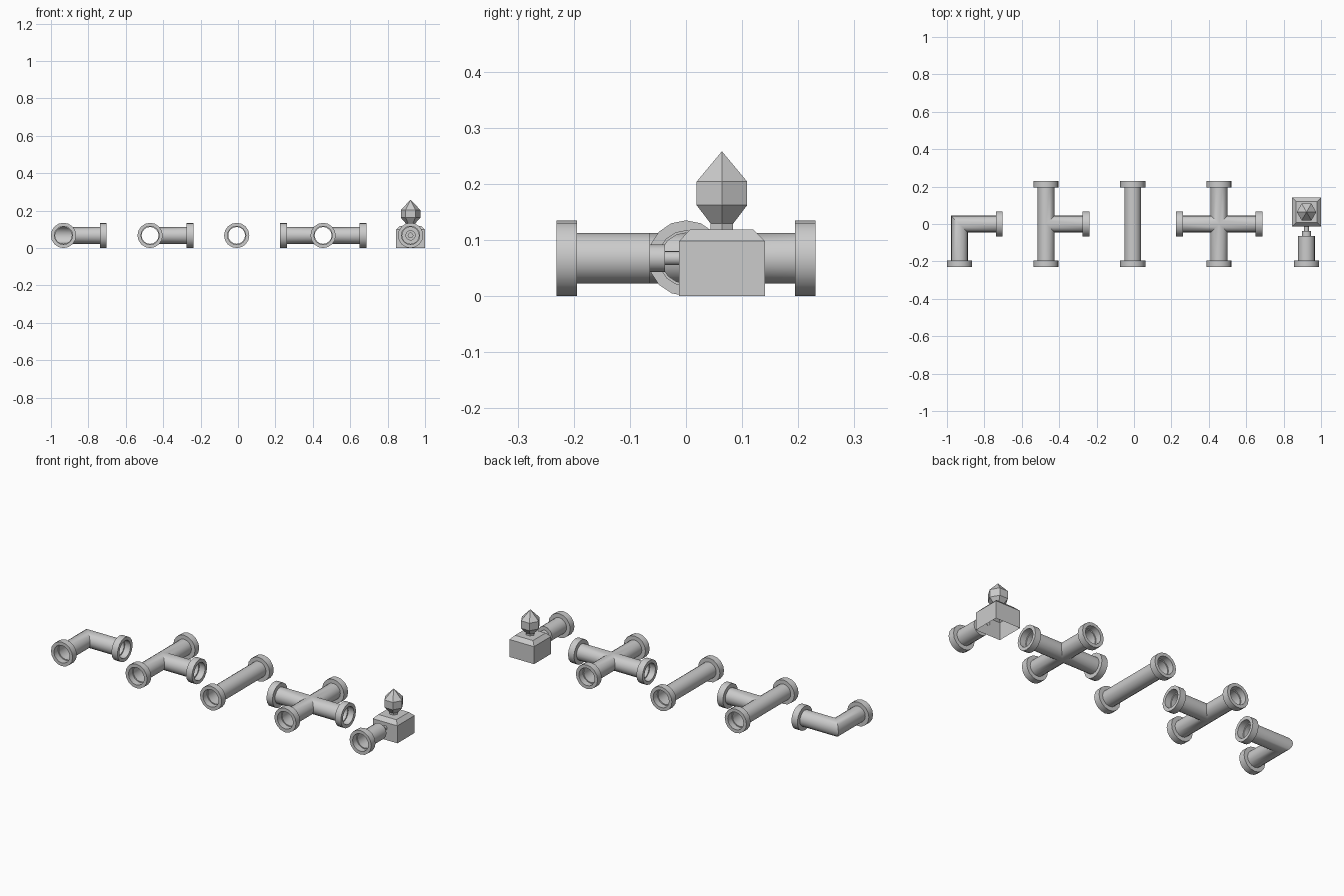
import bpy, bmesh, math
from mathutils import Vector

if "Cube" in bpy.data.objects:
    bpy.data.objects.remove(bpy.data.objects["Cube"])

R, RF, RB = 0.045, 0.0675, 0.049      # pipe, flange and bore radii
END, LIP = 0.231, 0.194               # flange outer and inner distance
ZC, SEG = 0.0675, 16


def finish(name, bm, smooth=True):
    bmesh.ops.remove_doubles(bm, verts=bm.verts[:], dist=1e-5)
    bmesh.ops.recalc_face_normals(bm, faces=bm.faces[:])
    me = bpy.data.meshes.new(name)
    bm.to_mesh(me)
    bm.free()
    ob = bpy.data.objects.new(name, me)
    bpy.context.collection.objects.link(ob)
    if smooth:
        bpy.ops.object.select_all(action='DESELECT')
        ob.select_set(True)
        bpy.context.view_layer.objects.active = ob
        bpy.ops.object.shade_smooth_by_angle(angle=math.radians(35))
    return ob


def bridge(bm, rings):
    vs = [[bm.verts.new(p) for p in r] for r in rings]
    for a, b in zip(vs, vs[1:]):
        n = len(a)
        for i in range(n):
            j = (i + 1) % n
            bm.faces.new((a[i], a[j], b[j], b[i]))
    return vs


def tube(bm, origin, d, profile, cut=lambda u: 0):
    """Revolve (distance, radius) pairs about d; cut shapes the inner end."""
    d = Vector((d[0], d[1], 0))
    n = Vector((-d.y, d.x, 0))
    rings = []
    for k, (s, r) in enumerate(profile):
        ring = []
        for i in range(SEG):
            a = 2 * math.pi * i / SEG
            u, w = r * math.cos(a), r * math.sin(a)
            ds = cut(u) if k == 0 else 0
            ring.append(origin + d * (s + ds) + n * u + Vector((0, 0, w)))
        rings.append(ring)
    bridge(bm, rings)


FLANGE = [(LIP, R), (LIP, RF), (END, RF), (END, RB), (LIP + 0.002, RB), (LIP + 0.002, R)]


def fitting(name, x, dirs):
    """Pipe junction: arms meet on exact mitre lines."""
    bm = bmesh.new()
    o = Vector((x, 0, ZC))
    for d in dirs:
        def side(sgn):
            if (-d[1] * sgn, d[0] * sgn) in dirs:
                return 1
            return 0 if (-d[0], -d[1]) in dirs else -1
        left, right = side(1), side(-1)
        tube(bm, o, d, [(0, R)] + FLANGE,
             lambda u: abs(u) * (left if u > 0 else right))
    return finish(name, bm)


E, W, N, S = (1, 0), (-1, 0), (0, 1), (0, -1)
fitting("elbow_pipe", -0.933, [E, S])
fitting("tee_pipe", -0.47, [N, S, E])
fitting("straight_pipe", -0.007, [N, S])
fitting("cross_pipe", 0.455, [N, S, E, W])

# Valve inlet: stepped tube
VX, VY = 0.9225, 0.064
bm = bmesh.new()
tube(bm, Vector((VX, 0, ZC)), S,
     [(0.011, 0.0125), (0.037, 0.0125), (0.037, 0.0245), (0.064, 0.0245), (0.064, R)] + FLANGE)
finish("valve_inlet", bm)

# Valve body: open-bottomed box with a chamfered top
bm = bmesh.new()
sq = lambda h, z: [(VX + h * a, VY + h * b, z) for a, b in ((-1, -1), (1, -1), (1, 1), (-1, 1))]
v = bridge(bm, [sq(0.0765, 0), sq(0.0765, 0.098), sq(0.056, 0.119)])
bm.faces.new(v[-1])
finish("valve_body", bm, False)

# Valve handle: six-sided faceted knob
bm = bmesh.new()
hexa = lambda r, z: [(VX + r * math.cos(i * math.pi / 3), VY + r * math.sin(i * math.pi / 3), z)
                     for i in range(6)]
v = bridge(bm, [hexa(0.023, 0.117), hexa(0.023, 0.129), hexa(0.052, 0.162), hexa(0.052, 0.204)])
tip = bm.verts.new((VX, VY, 0.258))
for i in range(6):
    bm.faces.new((v[-1][i], v[-1][(i + 1) % 6], tip))
finish("valve_handle", bm, False)
